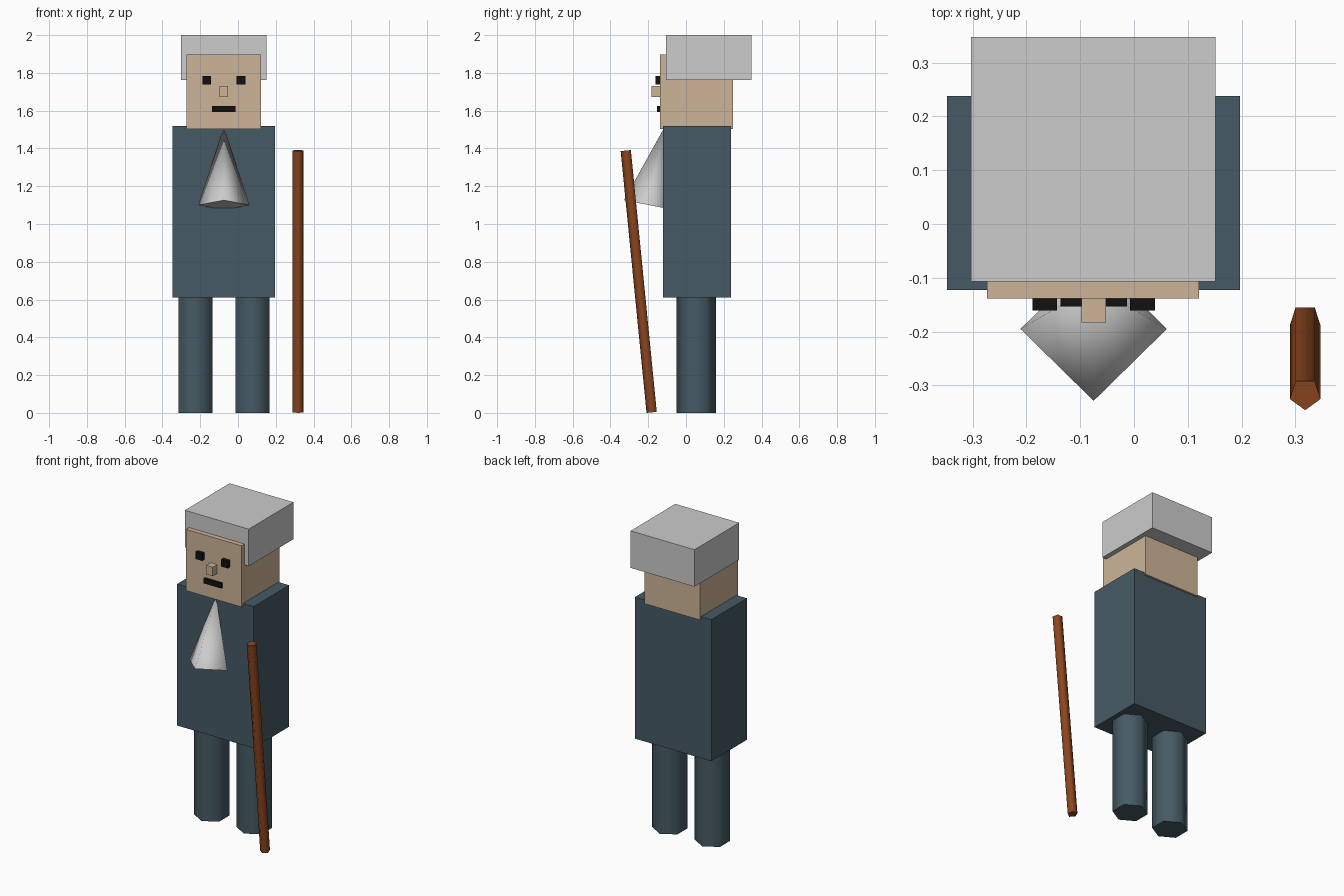
import bpy, bmesh, math
from mathutils import Vector, Matrix

if "Cube" in bpy.data.objects:
    bpy.data.objects.remove(bpy.data.objects["Cube"])


def material(name, rgb):
    lin = [((c / 255 + 0.055) / 1.055) ** 2.4 if c > 10 else c / 255 / 12.92 for c in rgb]
    m = bpy.data.materials.new(name)
    m.diffuse_color = (*lin, 1)
    m.use_nodes = True
    m.node_tree.nodes["Principled BSDF"].inputs["Base Color"].default_value = m.diffuse_color
    return m


GREY = material("light_grey", (204, 204, 204))
SKIN = material("skin", (205, 181, 152))
CLOTH = material("slate_blue", (70, 90, 100))
WOOD = material("brown_wood", (139, 69, 30))
BLACK = material("black", (17, 17, 17))


def finish(name, bm, mat):
    me = bpy.data.meshes.new(name)
    bm.to_mesh(me)
    bm.free()
    me.materials.append(mat)
    ob = bpy.data.objects.new(name, me)
    bpy.context.collection.objects.link(ob)
    return ob


def box(name, lo, hi, mat):
    lo, hi = Vector(lo), Vector(hi)
    bm = bmesh.new()
    bmesh.ops.create_cube(bm, size=1, matrix=Matrix.Translation((lo + hi) / 2)
                          @ Matrix.Diagonal((*(hi - lo), 1)))
    return finish(name, bm, mat)


def rod(name, bottom, top, r1, r2, sides, mat):
    """Cone or prism from bottom to top, one corner facing the front, smooth sides."""
    a, b = Vector(bottom), Vector(top)
    tilt = math.atan2(a.y - b.y, b.z - a.z)
    bm = bmesh.new()
    bmesh.ops.create_cone(bm, cap_ends=True, segments=sides, radius1=r1, radius2=r2,
                          depth=(b - a).length)
    # turn so that one corner points to -y
    v = min(bm.verts, key=lambda p: p.co.z).co
    turn = Matrix.Rotation(-math.pi / 2 - math.atan2(v.y, v.x), 4, 'Z')
    bm.transform(Matrix.Translation((a + b) / 2) @ Matrix.Rotation(tilt, 4, 'X') @ turn)
    axis = (b - a).normalized()
    bm.normal_update()
    for f in bm.faces:
        f.smooth = abs(f.normal.dot(axis)) < 0.9
    for e in bm.edges:
        e.smooth = all(f.smooth for f in e.link_faces)
    return finish(name, bm, mat)


# Body, head and hat
CX = -0.075
box("torso", (-0.347, -0.123, 0.61), (0.197, 0.238, 1.52), CLOTH)
box("head", (-0.273, -0.138, 1.503), (0.121, 0.25, 1.897), SKIN)
box("hat", (-0.303, -0.107, 1.762), (0.151, 0.347, 2.0), GREY)

# Legs
for side, sx in (("left", 1), ("right", -1)):
    x = CX + sx * 0.151
    rod(side + "_leg", (x, 0.055, 0), (x, 0.055, 0.62), 0.104, 0.104, 6, CLOTH)

# Face
for side, sx in (("left", 1), ("right", -1)):
    x = CX + sx * 0.091
    box(side + "_eye", (x - 0.023, -0.161, 1.738), (x + 0.023, -0.115, 1.784), BLACK)
box("nose", (CX - 0.023, -0.183, 1.672), (CX + 0.023, -0.10, 1.73), SKIN)
box("mouth", (CX - 0.062, -0.153, 1.592), (CX + 0.062, -0.125, 1.624), BLACK)

# Beard and walking stick
rod("beard", (CX, -0.195, 1.1), (CX, -0.115, 1.51), 0.136, 0, 4, GREY)
rod("walking_stick", (0.318, -0.179, 0.003), (0.318, -0.316, 1.389), 0.03, 0.03, 5, WOOD)
